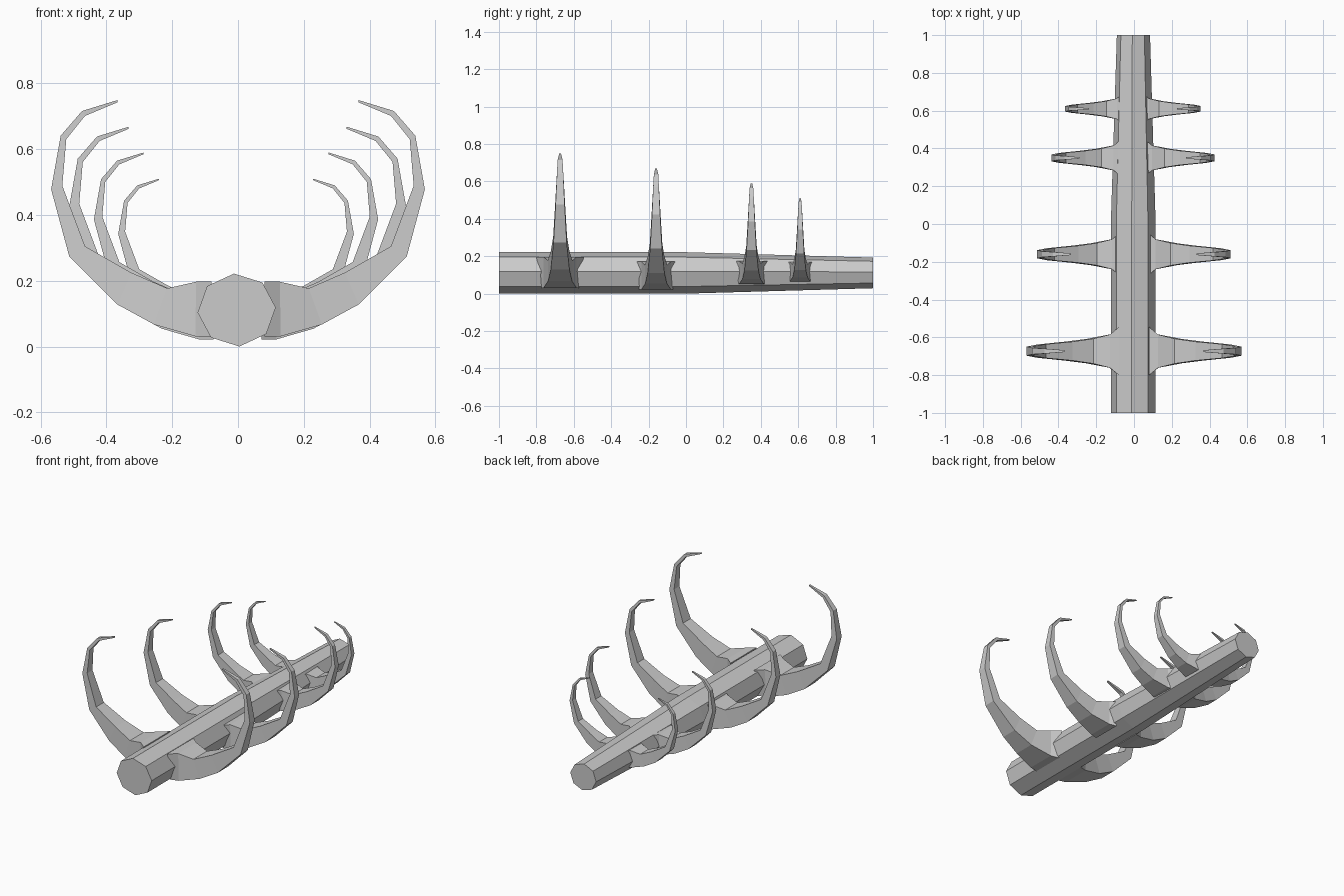
import bpy
import math

if "Cube" in bpy.data.objects:
    bpy.data.objects.remove(bpy.data.objects["Cube"])


def loft(name, rings):
    """Skin a list of equal-sized rings into a closed flat-shaded solid."""
    n = len(rings[0])
    verts = [v for r in rings for v in r]
    faces = [tuple(range(n))[::-1], tuple(range(len(verts) - n, len(verts)))]
    for i in range(len(rings) - 1):
        a, b = i * n, (i + 1) * n
        for j in range(n):
            k = (j + 1) % n
            faces.append((a + j, a + k, b + k, b + j))
    me = bpy.data.meshes.new(name)
    me.from_pydata(verts, [], faces)
    # make all normals point outward
    import bmesh
    bm = bmesh.new()
    bm.from_mesh(me)
    bmesh.ops.recalc_face_normals(bm, faces=bm.faces)
    bm.to_mesh(me)
    bm.free()
    ob = bpy.data.objects.new(name, me)
    bpy.context.collection.objects.link(ob)
    return ob


# Spine: octagonal beam, straight at the front, tapering to the back
def spine_ring(y, s):
    return [(-0.004 * s + 0.119 * s * math.cos(a), y, 0.111 + 0.111 * s * math.sin(a))
            for a in (math.radians(4 + 45 * i) for i in range(8))]


loft("spine", [spine_ring(-1, 1), spine_ring(0, 1), spine_ring(1, 0.74)])

# Rib stations: outer x, outer z, inner x, inner z, outer half width, inner half width
STATIONS = [
    (0.080, 0.030, 0.080, 0.197, 0.100, 0.127),
    (0.130, 0.031, 0.127, 0.197, 0.088, 0.088),
    (0.255, 0.067, 0.215, 0.177, 0.064, 0.066),
    (0.367, 0.128, 0.325, 0.225, 0.050, 0.050),
    (0.513, 0.274, 0.465, 0.305, 0.035, 0.037),
    (0.568, 0.478, 0.534, 0.489, 0.024, 0.026),
    (0.539, 0.641, 0.522, 0.630, 0.017, 0.018),
    (0.474, 0.716, 0.465, 0.701, 0.013, 0.013),
    (0.367, 0.749, 0.367, 0.742, 0.005, 0.005),
]


def rib(name, side, y, s, dz, dx):
    rings = []
    for ox, oz, ix, iz, wo, wi in STATIONS:
        xo, xi = side * (ox * s + dx) - dx, side * (ix * s + dx) - dx
        zo, zi = oz * s + dz, iz * s + dz
        rings.append([(xo, y - wo * s, zo), (xo, y + wo * s, zo),
                      (xi, y + wi * s, zi), (xi, y - wi * s, zi)])
    loft(name, rings)


# Four pairs of ribs, shrinking towards the back
for i, (y, s, dz, dx) in enumerate([(-0.673, 1, 0, 0), (-0.16, 0.9, -0.006, 0.001),
                                    (0.35, 0.75, 0.028, 0.006), (0.61, 0.62, 0.046, 0.006)]):
    for side, label in ((1, "right"), (-1, "left")):
        rib(f"rib_{i + 1}_{label}", side, y, s, dz, dx)
